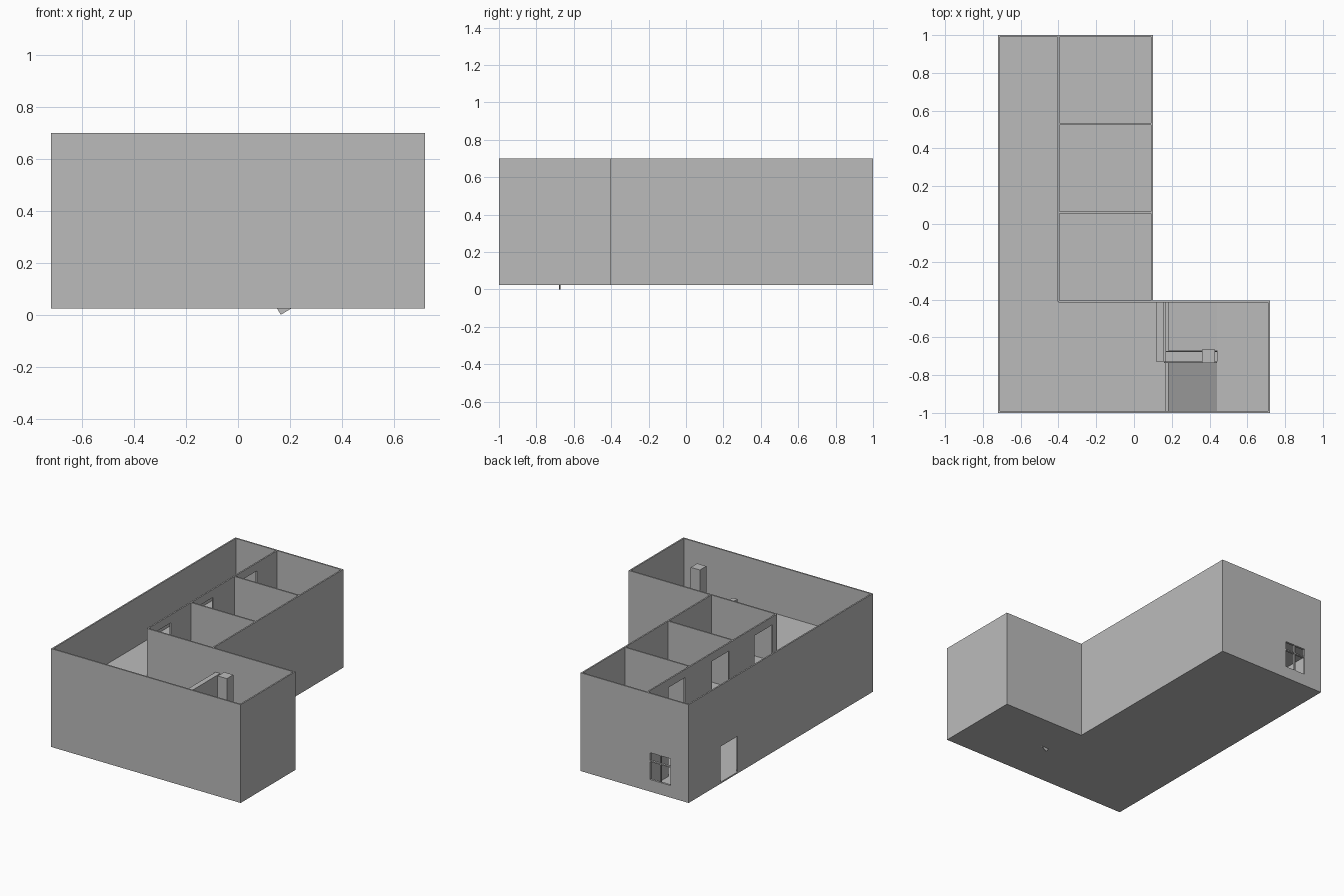
import bpy, bmesh
from mathutils import Vector

old = bpy.data.objects.get("Cube")
if old:
    bpy.data.objects.remove(old, do_unlink=True)

plaster = bpy.data.materials.new("plain_grey")
plaster.use_nodes = True
GREY = (0.5, 0.5, 0.5, 1)
plaster.diffuse_color = GREY
plaster.node_tree.nodes["Principled BSDF"].inputs["Base Color"].default_value = GREY

BASE, UPPER, TOP, T = 0.025, 0.37, 0.70, 0.01


def finish(name, bm):
    bmesh.ops.recalc_face_normals(bm, faces=bm.faces)
    mesh = bpy.data.meshes.new(name)
    bm.to_mesh(mesh)
    bm.free()
    mesh.materials.append(plaster)
    obj = bpy.data.objects.new(name, mesh)
    bpy.context.collection.objects.link(obj)
    return obj


def extrude(bm, faces, offset):
    out = bmesh.ops.extrude_face_region(bm, geom=faces)
    verts = [g for g in out["geom"] if isinstance(g, bmesh.types.BMVert)]
    bmesh.ops.translate(bm, verts=verts, vec=offset)


def prism(name, points, offset):
    """Extrude one flat outline along an offset."""
    bm = bmesh.new()
    face = bm.faces.new([bm.verts.new(p) for p in points])
    extrude(bm, [face], Vector(offset))
    return finish(name, bm)


def box(name, x0, x1, y0, y1, z0, z1):
    return prism(name, [(x0, y0, z0), (x1, y0, z0), (x1, y1, z0), (x0, y1, z0)],
                 (0, 0, z1 - z0))


def wall(name, axis, pos, a, b, openings=(), z0=BASE, z1=TOP):
    """Wall along axis from a to b, thickened towards + from pos.
    Each opening is (start, end, bottom, top)."""
    us = sorted({a, b, *[u for o in openings for u in o[:2]]})
    zs = sorted({z0, z1, *[z for o in openings for z in o[2:]]})
    bm = bmesh.new()
    grid = [[bm.verts.new((u, pos, z) if axis == "x" else (pos, u, z)) for z in zs]
            for u in us]
    faces = []
    for i in range(len(us) - 1):
        for j in range(len(zs) - 1):
            u, z = (us[i] + us[i + 1]) / 2, (zs[j] + zs[j + 1]) / 2
            if any(o[0] < u < o[1] and o[2] < z < o[3] for o in openings):
                continue
            faces.append(bm.faces.new([grid[i][j], grid[i + 1][j],
                                       grid[i + 1][j + 1], grid[i][j + 1]]))
    extrude(bm, faces, Vector((0, T, 0) if axis == "x" else (T, 0, 0)))
    bmesh.ops.delete(bm, geom=[v for v in bm.verts if not v.link_faces], context="VERTS")
    bmesh.ops.dissolve_limit(bm, angle_limit=0.01, verts=bm.verts, edges=bm.edges)
    return finish(name, bm)


# Floors: full plan below, plan with a stairwell above
def floor(name, east, z0, z1):
    plan = [(-0.72, -1), (east, -1), (east, -0.41), (0.10, -0.41), (0.10, 1), (-0.72, 1)]
    return prism(name, [(x, y, z0) for x, y in plan], (0, 0, z1 - z0))


floor("ground_floor", 0.72, BASE, BASE + T)
floor("upper_floor", 0.17, UPPER - 0.02, UPPER)

# Outer walls
WIN = (-0.59, -0.42, 0.10, 0.30)
wall("front_wall", "x", -1, -0.72, 0.72)
wall("back_wall", "x", 1 - T, -0.72, 0.10, [WIN])
wall("right_wall", "y", -0.72, -1, 1, [(0.467, 0.652, BASE + T, 0.28)])
wall("wing_side_wall", "y", 0.72 - T, -1, -0.41)
wall("rear_side_wall", "y", 0.10 - T, -0.41, 1)
wall("wing_back_wall", "x", -0.41 - T / 2, -0.40, 0.72)

# Corridor wall with a door to each room, and walls between the rooms
doors = [(-0.36, -0.165), (0.11, 0.295), (0.59, 0.77)]
wall("corridor_wall", "y", -0.405, -0.41, 1,
     [(a, b, z, z + 0.26) for a, b in doors for z in (BASE + T, 0.385)])
for i, y in enumerate((0.055, 0.525)):
    wall(f"room_wall_{i + 1}", "x", y, -0.40, 0.095)

# Window frame and bars
x0, x1, z0, z1 = WIN
W = 0.008
for i, x in enumerate((x0, (x0 + x1 - W) / 2, x1 - W)):
    box(f"window_upright_{i + 1}", x, x + W, 0.985, 1, z0, z1)
for i, z in enumerate((z0, z0 + 0.13, z1 - W)):
    box(f"window_crossbar_{i + 1}", x0, x1, 0.985, 1, z, z + W)

# Two flights of stairs as sloping slabs, joined by a landing
MID, S0, S1 = 0.20, 0.18, 0.44


def flight(name, y0, y1, za, zb, thick=0.025):
    prism(name, [(S0, y0, za), (S1, y0, zb), (S1, y0, zb - thick), (S0, y0, za - thick)],
          (0, y1 - y0, 0))


flight("lower_flight", -0.67, -0.41, BASE + 0.035, MID)
flight("upper_flight", -1 + T, -0.73, UPPER, MID)
box("landing", S1, 0.71, -0.99, -0.41, MID - 0.025, MID)

# Side plates of the flights
along, up = Vector((0.857, 0, 0.515)), Vector((-0.515, 0, 0.857))
foot = Vector((0.165, -0.678, 0))
prism("lower_side_plate", [foot, foot + along * 0.32, foot + along * 0.32 + up * 0.06,
                           foot + up * 0.06], (0, 0.006, 0))
prism("upper_side_plate", [(0.16, -0.735, 0.35), (S1, -0.735, 0.17),
                           (S1, -0.735, 0.23), (0.16, -0.735, 0.41)], (0, 0.006, 0))

# Stairwell parapet and chimney-like column
box("stair_parapet", 0.12, 0.155, -0.73, -0.41, UPPER, 0.54)
box("stair_column", 0.36, 0.43, -0.735, -0.665, BASE + T, TOP)
